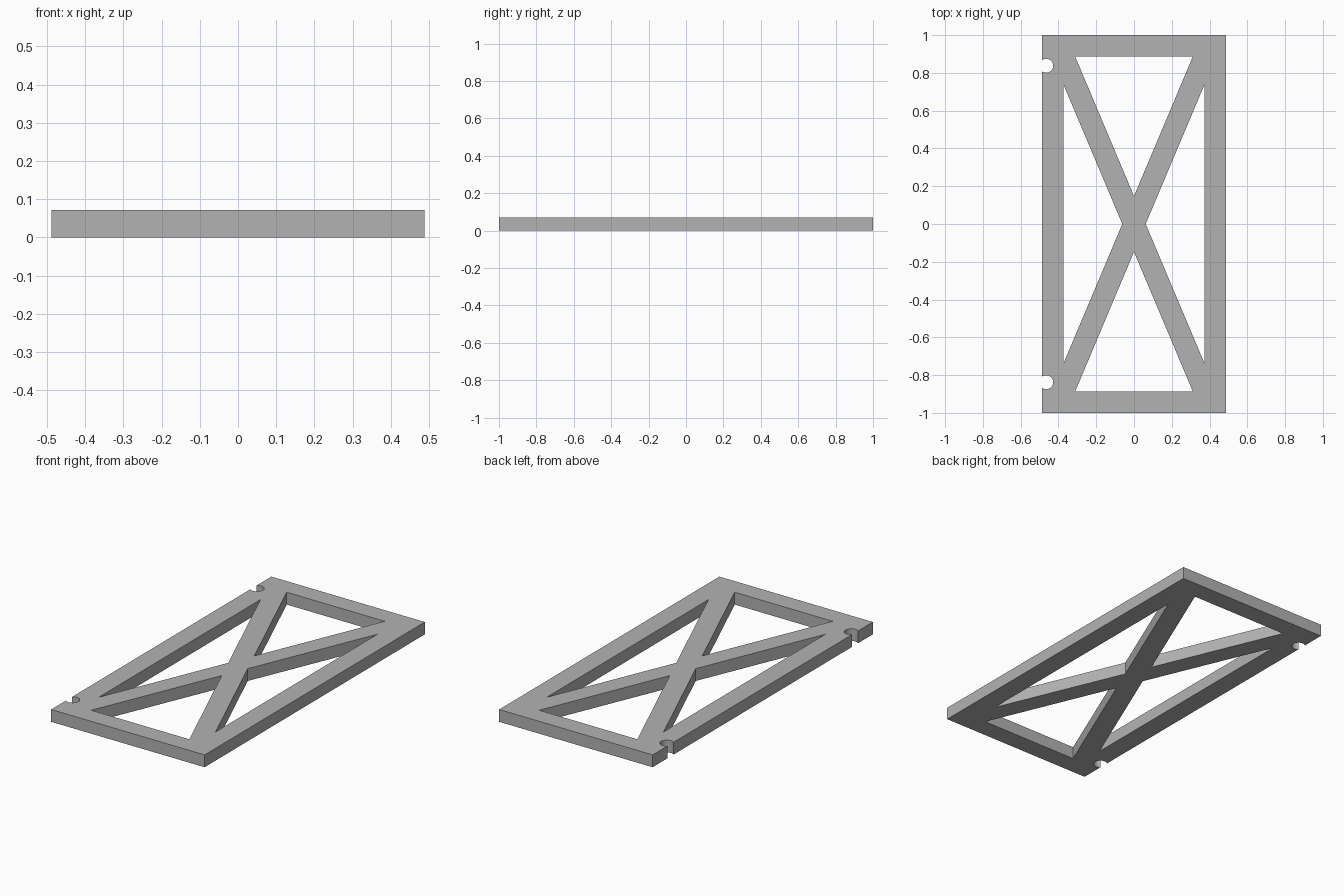
import bpy
import bmesh
from math import asin, cos, sin, pi

cube = bpy.data.objects.get("Cube")
if cube:
    bpy.data.objects.remove(cube, do_unlink=True)

HALF_W, HALF_L, THICK = 0.488, 1.0, 0.071
NOTCH_X, NOTCH_Y, NOTCH_R = -0.465, 0.838, 0.037


def notch(y, steps=20):
    """Round notch open to the right edge, listed from low y to high y."""
    gap = HALF_W + NOTCH_X
    start = pi - asin((NOTCH_R**2 - gap**2) ** 0.5 / NOTCH_R)
    start = -start
    return [(NOTCH_X + NOTCH_R * cos(a), y + NOTCH_R * sin(a))
            for a in (start - 2 * start * i / steps for i in range(steps + 1))]


def add_loop(bm, points):
    verts = [bm.verts.new((x, y, 0)) for x, y in points]
    for a, b in zip(verts, verts[1:] + verts[:1]):
        bm.edges.new((a, b))


bm = bmesh.new()

# Outer outline with two notches on one long side
add_loop(bm, [(-HALF_W, -HALF_L)] + notch(-NOTCH_Y) + notch(NOTCH_Y)
         + [(-HALF_W, HALF_L), (HALF_W, HALF_L), (HALF_W, -HALF_L)])

# Four triangular openings that leave the crossed braces
for s in (-1, 1):
    add_loop(bm, [(-0.312, 0.888 * s), (0.312, 0.888 * s), (0, 0.148 * s)])
    add_loop(bm, [(0.372 * s, -0.735), (0.372 * s, 0.735), (0.062 * s, 0)])

# Fill the profile and give it thickness
bmesh.ops.triangle_fill(bm, edges=bm.edges[:], use_beauty=True, use_dissolve=False)
top = bmesh.ops.extrude_face_region(bm, geom=bm.faces[:])["geom"]
bmesh.ops.translate(bm, vec=(0, 0, THICK),
                    verts=[g for g in top if isinstance(g, bmesh.types.BMVert)])
bmesh.ops.recalc_face_normals(bm, faces=bm.faces[:])

mesh = bpy.data.meshes.new("braced_panel")
bm.to_mesh(mesh)
bm.free()
panel = bpy.data.objects.new("braced_panel", mesh)
bpy.context.collection.objects.link(panel)

# Plain grey
grey = bpy.data.materials.new("grey")
grey.use_nodes = True
color = (0.45, 0.45, 0.45, 1)
grey.diffuse_color = color
grey.node_tree.nodes["Principled BSDF"].inputs["Base Color"].default_value = color
mesh.materials.append(grey)

# Smooth only the notch walls
bpy.ops.object.select_all(action="DESELECT")
panel.select_set(True)
bpy.context.view_layer.objects.active = panel
bpy.ops.object.shade_smooth_by_angle(angle=pi / 6)
